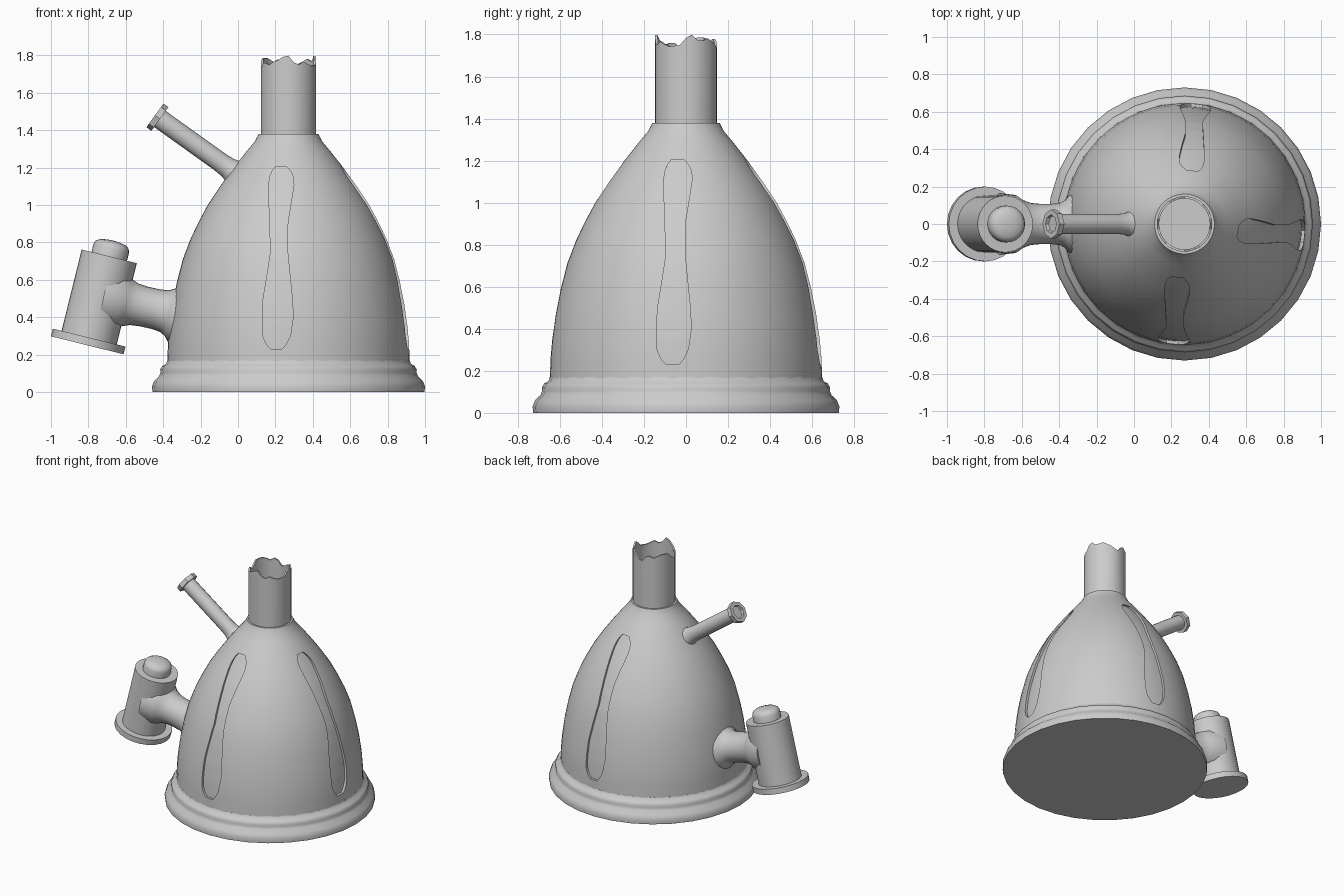
import bpy, bmesh, math
from mathutils import Vector, Matrix

cube = bpy.data.objects.get("Cube")
if cube:
    bpy.data.objects.remove(cube)

grey = bpy.data.materials.new("plain grey")
grey.use_nodes = True
grey.diffuse_color = (0.6, 0.6, 0.6, 1)
grey.node_tree.nodes["Principled BSDF"].inputs["Base Color"].default_value = (0.6, 0.6, 0.6, 1)

CENTRE = Vector((0.27, 0, 0))
UP = Vector((0, 0, 1))


def finish(name, bm, angle=35):
    bmesh.ops.remove_doubles(bm, verts=bm.verts, dist=1e-5)
    bmesh.ops.recalc_face_normals(bm, faces=bm.faces)
    mesh = bpy.data.meshes.new(name)
    bm.to_mesh(mesh)
    bm.free()
    mesh.materials.append(grey)
    ob = bpy.data.objects.new(name, mesh)
    bpy.context.collection.objects.link(ob)
    shade(ob, angle)
    return ob


def activate(ob):
    bpy.ops.object.select_all(action='DESELECT')
    ob.select_set(True)
    bpy.context.view_layer.objects.active = ob


def shade(ob, angle):
    activate(ob)
    bpy.ops.object.shade_smooth_by_angle(angle=math.radians(angle))


def lathe(name, profile, segs, start=CENTRE, axis=UP, bump=None, angle=35):
    """Revolve (radius, height) points about an axis; bump shifts heights by angle."""
    turn = UP.rotation_difference(axis.normalized()).to_matrix()
    bm = bmesh.new()
    rings = []
    for r, h in profile:
        ring = []
        for i in range(segs):
            a = math.tau * i / segs
            lift = bump(a, h) if bump else 0
            p = Vector((r * math.cos(a), r * math.sin(a), h + lift))
            ring.append(bm.verts.new(start + turn @ p))
        rings.append(ring)
    for lo, hi in zip(rings, rings[1:]):
        for i in range(segs):
            j = (i + 1) % segs
            bm.faces.new((lo[i], lo[j], hi[j], hi[i]))
    return finish(name, bm, angle)


def sample(table, z):
    """Linear lookup in rows of (z, values...)."""
    for a, b in zip(table, table[1:]):
        if z <= b[0]:
            t = (z - a[0]) / (b[0] - a[0])
            return [p + (q - p) * t for p, q in zip(a[1:], b[1:])]
    return list(table[-1][1:])


# Moulded base ring
lathe("base", [(0, 0), (.727, 0), (.73, .03), (.718, .06), (.692, .085), (.684, .105),
               (.686, .12), (.674, .14), (.655, .15), (.648, .17), (0, .17)], 32, angle=50)

# Bell-shaped body
BELL = [(.12, .648), (.25, .645), (.35, .637), (.47, .62), (.59, .596), (.71, .565),
        (.82, .523), (.91, .48), (1.0, .432), (1.1, .366), (1.2, .293), (1.29, .222),
        (1.34, .18), (1.365, .167), (1.38, .16)]
body = lathe("body", [(0, .12)] + [(r, z) for z, r in BELL] + [(0, 1.38)], 64)

# Long recessed panels on three sides of the bell: height, left edge, right edge
SLOT = [(.23, -.095, -.035), (.25, -.115, -.015), (.3, -.138, .01), (.4, -.14, .025),
        (.5, -.135, .02), (.65, -.11, .005), (.75, -.095, -.005), (.9, -.1, -.005),
        (1.05, -.105, .02), (1.12, -.105, .03), (1.17, -.095, .02), (1.205, -.07, -.01)]


def slot_cutter(quarter):
    bm = bmesh.new()
    rows, cols = 40, 4
    layers = []
    for offset in (-.018, .05):
        grid = []
        for k in range(rows + 1):
            z = .23 + (1.205 - .23) * k / rows
            left, right = sample(SLOT, z)
            r = sample(BELL, z)[0] + offset
            us = [left + (right - left) * c / cols for c in range(cols + 1)]
            grid.append([bm.verts.new((u, -math.sqrt(r * r - u * u), z)) for u in us])
        layers.append(grid)
        for k in range(rows):
            for c in range(cols):
                bm.faces.new((grid[k][c], grid[k][c + 1], grid[k + 1][c + 1], grid[k + 1][c]))
    inner, outer = layers
    for c in range(cols):
        for k in (0, rows):
            bm.faces.new((inner[k][c], inner[k][c + 1], outer[k][c + 1], outer[k][c]))
    for k in range(rows):
        for c in (0, cols):
            bm.faces.new((inner[k][c], inner[k + 1][c], outer[k + 1][c], outer[k][c]))
    place = Matrix.Translation(CENTRE) @ Matrix.Rotation(quarter * math.pi / 2, 4, 'Z')
    bmesh.ops.transform(bm, matrix=place, verts=bm.verts)
    ob = finish("panel_cutter", bm)
    ob.hide_render = True
    return ob


for quarter in range(3):
    cutter = slot_cutter(quarter)
    mod = body.modifiers.new("panel", 'BOOLEAN')
    mod.operation = 'DIFFERENCE'
    mod.solver = 'EXACT'
    mod.object = cutter
    activate(body)
    bpy.ops.object.modifier_apply(modifier=mod.name)
    bpy.data.objects.remove(cutter)
shade(body, 35)


# Open neck with a broken rim
def broken(a, h):
    if h < 1.7:
        return 0
    return .02 * math.sin(3 * a + .4) + .013 * math.sin(7 * a + 1) + .008 * math.sin(11 * a)


lathe("neck", [(.148, 1.36), (.148, 1.765), (.136, 1.765), (.136, 1.36)], 32, bump=broken)

# Tilted canister with foot flange and rounded cap
foot = Vector((-.806, 0, .25))
tilt = Vector((.24, 0, .97))
lathe("canister_flange", [(0, 0), (.2, 0), (.2, .042), (0, .042)], 24, foot, tilt)
lathe("canister", [(0, .03), (.152, .03), (.152, .49), (0, .49)], 32, foot, tilt)
lathe("canister_cap", [(.098, .48), (.098, .535), (.09, .555), (.07, .568), (.035, .575), (0, .577)],
      24, foot, tilt, angle=50)

# Side pipe flaring into canister and body
lathe("side_pipe", [(0, 0), (.165, 0), (.155, .09), (.13, .125), (.113, .17), (.108, .22), (.108, .29),
                    (.114, .335), (.13, .365), (.155, .385), (.155, .43), (0, .43)],
      24, Vector((-.72, 0, .505)), Vector((1, 0, -.22)), angle=60)

# Slanted spout with a faceted, hollow end
spout_root = Vector((.05, 0, 1.125))
spout_axis = Vector((-.413, 0, .296))
lathe("spout", [(0, 0), (.1, .03), (.085, .065), (.066, .095), (.056, .13), (.053, .18), (.053, .59), (0, .59)],
      16, spout_root, spout_axis, angle=50)
lathe("spout_rim", [(0, .575), (.078, .575), (.078, .608), (.05, .608), (.045, .585), (0, .585)],
      8, spout_root, spout_axis)
